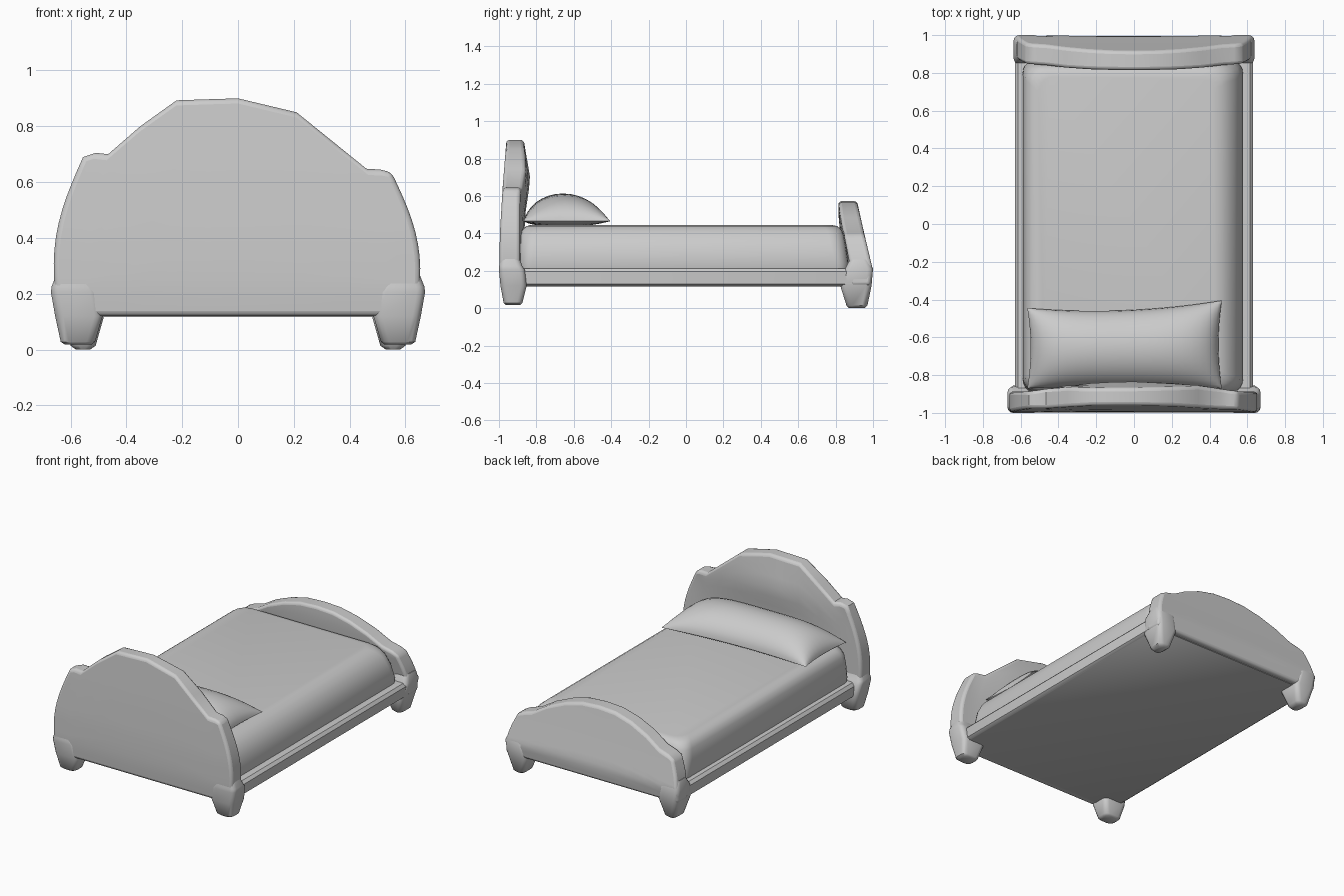
import bpy, bmesh, math

if "Cube" in bpy.data.objects:
    bpy.data.objects.remove(bpy.data.objects["Cube"])


def finish(name, bm, bevel=0.0, angle=40, segments=3):
    bmesh.ops.recalc_face_normals(bm, faces=bm.faces)
    me = bpy.data.meshes.new(name)
    bm.to_mesh(me)
    bm.free()
    ob = bpy.data.objects.new(name, me)
    bpy.context.collection.objects.link(ob)
    if bevel:
        m = ob.modifiers.new("soft_edges", 'BEVEL')
        m.width, m.segments = bevel, segments
        m.limit_method, m.angle_limit = 'ANGLE', math.radians(angle)
    bpy.ops.object.select_all(action='DESELECT')
    ob.select_set(True)
    bpy.context.view_layer.objects.active = ob
    bpy.ops.object.shade_smooth_by_angle(angle=math.radians(40))
    return ob


def curve(points, x):
    """Piecewise linear lookup."""
    if x <= points[0][0]:
        return points[0][1]
    for (a, p), (b, q) in zip(points, points[1:]):
        if x <= b:
            return p + (q - p) * (x - a) / (b - a)
    return points[-1][1]


def loft(name, rings, segs=3):
    """Stack of rounded rectangles: (z, x0, x1, y0, y1, radius)."""
    bm = bmesh.new()
    loops = []
    for z, x0, x1, y0, y1, r in rings:
        loop = []
        corners = [(x1 - r, y1 - r), (x0 + r, y1 - r), (x0 + r, y0 + r), (x1 - r, y0 + r)]
        for i, (cx, cy) in enumerate(corners):
            for k in range(segs + 1):
                a = math.pi / 2 * (i + k / segs)
                loop.append(bm.verts.new((cx + r * math.cos(a), cy + r * math.sin(a), z)))
        loops.append(loop)
    n = len(loops[0])
    for a, b in zip(loops, loops[1:]):
        for i in range(n):
            bm.faces.new((a[i], a[(i + 1) % n], b[(i + 1) % n], b[i]))
    bm.faces.new(loops[0])
    bm.faces.new(loops[-1])
    return finish(name, bm)


def board(name, top, base_half, bulge, outer, inner, rows=12):
    """Thick curved panel; outer(x, z) and inner(x, z) give the y of its two faces."""
    bm = bmesh.new()
    half = max(abs(p[0]) for p in top)
    grids = []
    for face in (outer, inner):
        grid = []
        for xt, zt in top:
            u = xt / half
            col = []
            for j in range(rows + 1):
                v = j / rows
                z = 0.12 + (zt - 0.12) * v
                x = u * base_half * (1 - v) + xt * v
                x += math.copysign(abs(u) ** 4, u) * bulge * math.sin(math.pi * v)
                col.append(bm.verts.new((x, face(x, z), z)))
            grid.append(col)
        grids.append(grid)
    a, b = grids
    n = len(top)
    for g in grids:
        for i in range(n - 1):
            for j in range(rows):
                bm.faces.new((g[i][j], g[i + 1][j], g[i + 1][j + 1], g[i][j + 1]))
    for i in range(n - 1):
        for j in (0, rows):
            bm.faces.new((a[i][j], a[i + 1][j], b[i + 1][j], b[i][j]))
    for i in (0, n - 1):
        for j in range(rows):
            bm.faces.new((a[i][j], a[i][j + 1], b[i][j + 1], b[i][j]))
    return finish(name, bm, 0.018, 50)


# headboard: slightly lopsided arch between two shoulders, padded inner face
head_top = [(-0.555, 0.69), (-0.51, 0.705), (-0.465, 0.70), (-0.35, 0.80), (-0.22, 0.893),
            (-0.1, 0.897), (0, 0.90), (0.21, 0.85), (0.34, 0.745), (0.46, 0.648),
            (0.51, 0.645), (0.55, 0.635)]
head_back = [(0.12, -0.99), (0.22, -0.998), (0.4, -0.995), (0.65, -0.98), (0.9, -0.96)]
head_pad = [(0.12, 0.2), (0.5, 0.5), (0.69, 1.0), (0.9, 0.35)]
board("headboard", head_top, 0.645, 0.052,
      lambda x, z: curve(head_back, z),
      lambda x, z: -0.887 + 0.055 * max(0, 1 - (x / 0.55) ** 2) * curve(head_pad, z))

# footboard: low arch leaning inwards
foot_half = [(0, 0.572), (0.12, 0.565), (0.24, 0.535), (0.36, 0.485), (0.46, 0.425),
             (0.53, 0.405), (0.57, 0.385)]
foot_top = [(-x, z) for x, z in reversed(foot_half[1:])] + foot_half
foot_back = [(0.12, 0.985), (0.21, 0.998), (0.39, 0.955), (0.57, 0.915)]
foot_front = [(0.12, 0.88), (0.21, 0.88), (0.39, 0.845), (0.5, 0.835), (0.58, 0.835)]
board("footboard", foot_top, 0.63, 0.02,
      lambda x, z: curve(foot_back, z),
      lambda x, z: curve(foot_front, z) - 0.02 * max(0, 1 - (x / 0.5) ** 2))

# corner feet: tapered below, flared at rail height, fading into the boards
for side, label in ((-1, "left"), (1, "right")):
    def ring(z, xi, xo, y0, y1, r):
        x0, x1 = sorted((side * xi, side * xo))
        return (z, x0, x1, y0, y1, r)
    loft("head_leg_" + label, [
        ring(0.018, 0.525, 0.62, -0.965, -0.885, 0.03),
        ring(0.028, 0.512, 0.635, -0.975, -0.875, 0.03),
        ring(0.12, 0.485, 0.655, -0.992, -0.852, 0.03),
        ring(0.205, 0.50, 0.67, -1.0, -0.862, 0.03),
        ring(0.225, 0.51, 0.668, -0.999, -0.875, 0.03),
        ring(0.275, 0.54, 0.648, -0.992, -0.893, 0.03)])
    loft("foot_leg_" + label, [
        ring(0.0, 0.53, 0.58, 0.87, 0.955, 0.02),
        ring(0.014, 0.51, 0.60, 0.858, 0.97, 0.03),
        ring(0.12, 0.48, 0.625, 0.825, 0.992, 0.03),
        ring(0.21, 0.50, 0.638, 0.85, 1.0, 0.03),
        ring(0.26, 0.53, 0.622, 0.875, 0.978, 0.03)])

# bed base with rounded side rails
loft("bed_base", [
    (0.117, -0.61, 0.61, -0.95, 0.95, 0.02),
    (0.13, -0.627, 0.627, -0.95, 0.95, 0.02),
    (0.195, -0.63, 0.63, -0.95, 0.95, 0.02),
    (0.213, -0.613, 0.613, -0.95, 0.95, 0.02),
    (0.215, -0.59, 0.59, -0.95, 0.95, 0.02)])

# mattress, its top shifted a little to the left
loft("mattress", [
    (0.19, -0.58, 0.565, -0.885, 0.865, 0.06),
    (0.24, -0.59, 0.577, -0.893, 0.868, 0.07),
    (0.33, -0.588, 0.562, -0.89, 0.855, 0.08),
    (0.39, -0.578, 0.53, -0.885, 0.843, 0.08),
    (0.42, -0.562, 0.495, -0.875, 0.832, 0.08),
    (0.438, -0.538, 0.465, -0.855, 0.81, 0.08),
    (0.445, -0.505, 0.43, -0.83, 0.78, 0.08)], 5)

# pillow: plump cushion with pinched corners
bm = bmesh.new()
N, M = 24, 16
layers = []
for upper in (True, False):
    grid = []
    for i in range(N + 1):
        s = -math.cos(math.pi * i / N)
        col = []
        for j in range(M + 1):
            t = -math.cos(math.pi * j / M)
            x = -0.05 + 0.515 * s * (1 - 0.035 * (1 - t * t))
            front = -0.425 + 0.02 * s - 0.032 * (1 - s * s)
            rear = -0.87 + 0.01 * (1 - s * s)
            y = rear + (front - rear) * (t + 1) / 2
            puff = ((1 - s ** 4) * (1 - t * t)) ** 0.55
            z = 0.465 + (0.148 * puff if upper else -0.03 * puff)
            col.append(bm.verts.new((x, y, z)))
        grid.append(col)
    layers.append(grid)
for g in layers:
    for i in range(N):
        for j in range(M):
            bm.faces.new((g[i][j], g[i + 1][j], g[i + 1][j + 1], g[i][j + 1]))
bmesh.ops.remove_doubles(bm, verts=bm.verts, dist=0.0005)
finish("pillow", bm)
